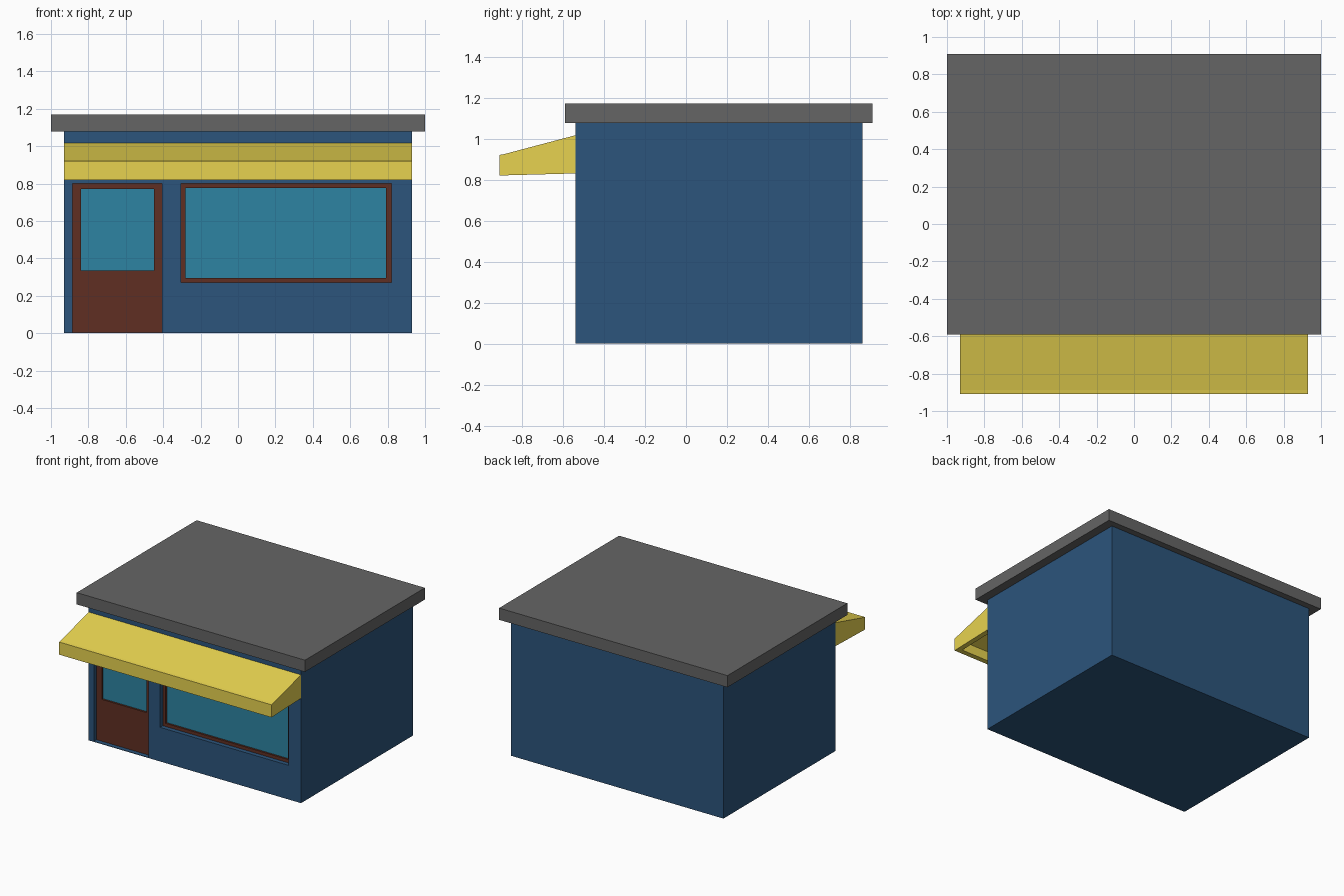
import bpy, bmesh

if "Cube" in bpy.data.objects:
    bpy.data.objects.remove(bpy.data.objects["Cube"])


def material(name, rgb):
    m = bpy.data.materials.new(name)
    m.diffuse_color = (*rgb, 1)
    m.use_nodes = True
    m.node_tree.nodes["Principled BSDF"].inputs["Base Color"].default_value = m.diffuse_color
    return m


BLUE = material("wall_blue", (0.025, 0.09, 0.2))
BROWN = material("wood_brown", (0.115, 0.028, 0.016))
TEAL = material("glass_teal", (0.026, 0.23, 0.36))
YELLOW = material("awning_yellow", (0.8, 0.65, 0.08))
GREY = material("roof_grey", (0.13, 0.13, 0.13))


def finish(name, bm, mat):
    bmesh.ops.recalc_face_normals(bm, faces=bm.faces)
    me = bpy.data.meshes.new(name)
    bm.to_mesh(me)
    bm.free()
    ob = bpy.data.objects.new(name, me)
    bpy.context.collection.objects.link(ob)
    if mat:
        me.materials.append(mat)
    return ob


def add_box(bm, x0, x1, y0, y1, z0, z1):
    vs = bmesh.ops.create_cube(bm, size=1)["verts"]
    for v in vs:
        v.co = (x1 if v.co.x > 0 else x0, y1 if v.co.y > 0 else y0, z1 if v.co.z > 0 else z0)


def boxes(name, mat, *dims):
    bm = bmesh.new()
    for d in dims:
        add_box(bm, *d)
    return finish(name, bm, mat)


def prism(name, mat, profile, x0, x1):
    bm = bmesh.new()
    face = bm.faces.new([bm.verts.new((x0, y, z)) for y, z in profile])
    ext = bmesh.ops.extrude_face_region(bm, geom=[face])["geom"]
    for v in ext:
        if isinstance(v, bmesh.types.BMVert):
            v.co.x = x1
    return finish(name, bm, mat)


def cut(target, cutter):
    mod = target.modifiers.new("cut", 'BOOLEAN')
    mod.operation = 'DIFFERENCE'
    mod.solver = 'EXACT'
    mod.object = cutter
    bpy.context.view_layer.objects.active = target
    bpy.ops.object.modifier_apply(modifier=mod.name)
    bpy.data.objects.remove(cutter)


# Walls with recesses for the door and window
FRONT, BACK = -0.54, -0.48
walls = boxes("walls", BLUE, (-0.93, 0.93, FRONT, 0.86, 0, 1.08))
door = (-0.885, -0.405, 0.004, 0.80)
window = (-0.305, 0.82, 0.27, 0.80)
for x0, x1, z0, z1 in (door, window):
    cut(walls, boxes("cutter", None, (x0, x1, FRONT - 0.1, BACK, z0, z1)))

# Flat roof slab
boxes("roof", GREY, (-1, 1, -0.59, 0.91, 1.077, 1.17))


# Frame around a pane, both set back in the wall
def glazed(name, opening, pane):
    x0, x1, z0, z1 = opening
    a, b, c, d = pane
    y0 = FRONT + 0.035
    boxes(name + "_frame", BROWN,
          (x0, a, y0, BACK, z0, z1), (b, x1, y0, BACK, z0, z1),
          (a, b, y0, BACK, z0, c), (a, b, y0, BACK, d, z1))
    boxes(name + "_glass", TEAL, (a, b, y0 + 0.015, BACK, c, d))


glazed("door", door, (-0.84, -0.45, 0.335, 0.77))
glazed("window", window, (-0.28, 0.79, 0.295, 0.775))

# Hollow awning, open underneath
awning = prism("awning", YELLOW,
               [(FRONT, 1.016), (-0.888, 0.924), (-0.91, 0.92), (-0.91, 0.82), (FRONT, 0.83)],
               -0.93, 0.93)
cut(awning, prism("cutter", None,
                  [(FRONT - 0.03, 0.975), (-0.87, 0.895), (-0.87, 0.7), (FRONT - 0.03, 0.7)],
                  -0.89, 0.89))
